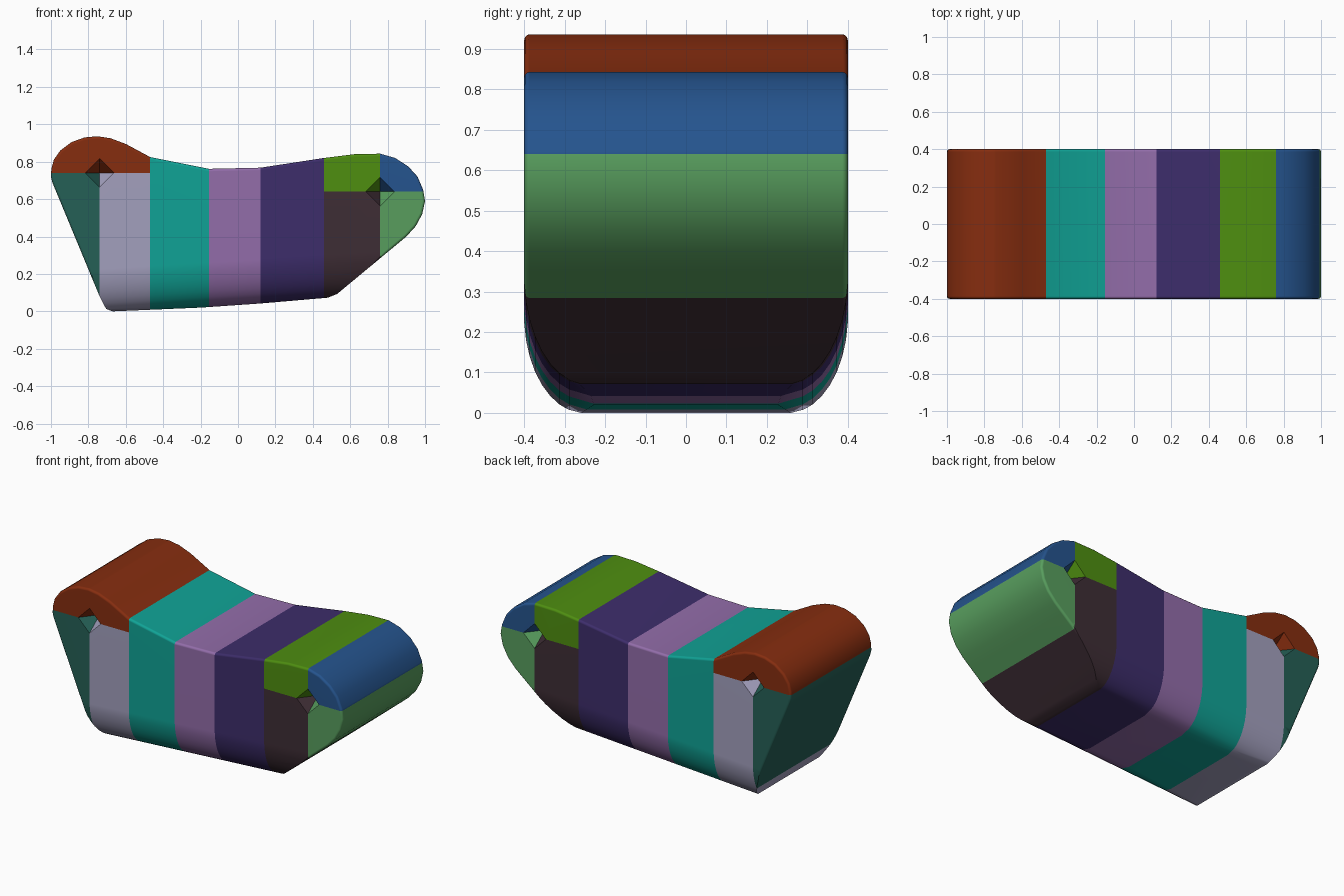
import bpy, bmesh, math

cube = bpy.data.objects.get("Cube")
if cube:
    bpy.data.objects.remove(cube, do_unlink=True)

HALF = 0.4


def slice_faces(bm, faces, point, normal, trim=False):
    """Cut faces along a plane; trim drops the outer side and closes the gap."""
    geom = set(faces)
    for f in faces:
        geom.update(f.edges)
        geom.update(f.verts)
    cut = bmesh.ops.bisect_plane(bm, geom=list(geom), dist=1e-5, plane_co=point,
                                 plane_no=normal, clear_outer=trim)
    if trim:
        rim = [e for e in cut["geom_cut"]
               if isinstance(e, bmesh.types.BMEdge) and e.is_boundary]
        bmesh.ops.edgeloop_fill(bm, edges=rim)


# Side profile extruded across the width
PROFILE = [(-1, .72), (-.998, .76), (-.985, .81), (-.95, .86), (-.89, .905),
           (-.82, .93), (-.75, .936), (-.68, .925), (-.6, .895), (-.47, .825),
           (-.155, .762), (.12, .768), (.46, .82), (.62, .84), (.76, .843),
           (.84, .82), (.91, .775), (.96, .72), (.99, .65), (1, .59),
           (.985, .52), (.95, .455), (.9, .4), (.84, .35), (.53, .093),
           (.48, .073), (.12, .042), (-.2, .02), (-.67, 0), (-.705, .013),
           (-.74, .08), (-.993, .69)]
bm = bmesh.new()
front, back = [[bm.verts.new((x, y, z)) for x, z in PROFILE] for y in (-HALF, HALF)]
for i in range(len(PROFILE)):
    bm.faces.new((front[i - 1], front[i], back[i], back[i - 1]))
caps = [bm.faces.new(front), bm.faces.new(back)]
bm.normal_update()
bmesh.ops.recalc_face_normals(bm, faces=bm.faces[:])

# Softened rims
rims = list({e for f in caps for e in f.edges})
bmesh.ops.bevel(bm, geom=rims, offset=0.014, segments=3, profile=0.5, affect='EDGES')

# Rounded lower corners, trimmed facet by facet along the sloping underside
WIDE, TALL, SLOPE, HEEL = 0.15, 0.25, 0.062, -0.69
for side in (-1, 1):
    for step in range(1, 9):
        a = math.radians(10 * step)
        point = (HEEL, side * (HALF - WIDE + WIDE * math.cos(a)), TALL - TALL * math.sin(a))
        ny, nz = side * math.cos(a) / WIDE, -math.sin(a) / TALL
        slice_faces(bm, bm.faces[:], point, (-nz * SLOPE, ny, nz), trim=True)

# Colour borders: upright cuts everywhere, level cuts at the two ends
PITS = [(-0.74, 0.74), (0.76, 0.64)]
for x in (-0.74, -0.47, -0.155, 0.12, 0.46, 0.76):
    slice_faces(bm, bm.faces[:], (x, 0, 0), (1, 0, 0))
for (px, pz), limit in zip(PITS, (-0.47, 0.46)):
    end = [f for f in bm.faces if (f.calc_center_bounds().x - limit) * px > 0]
    slice_faces(bm, end, (0, 0, pz), (0, 0, 1))

# Four-sided pits: a diamond around each border crossing, its centre pushed in
RADIUS, DEPTH = 0.077, 0.1
for px, pz in PITS:
    for side in (-1, 1):
        centre = min(bm.verts, key=lambda v: (v.co.x - px) ** 2 + (v.co.z - pz) ** 2
                     + (v.co.y - side * HALF) ** 2)
        for sx in (-1, 1):
            for sz in (-1, 1):
                quadrant = [f for f in centre.link_faces
                            if (f.calc_center_bounds().x - px) * sx > 0
                            and (f.calc_center_bounds().z - pz) * sz > 0]
                slice_faces(bm, quadrant, (px + sx * RADIUS, 0, pz), (sx, 0, sz))
        centre.co.y -= side * DEPTH


# Colour bands: upright slices, with the two ends also split by height
def band(c):
    if c.x < -0.47:
        if c.z > PITS[0][1]:
            return "rust"
        return "deep_teal" if c.x < PITS[0][0] else "lavender_grey"
    if c.x > 0.46:
        if c.z > PITS[1][1]:
            return "leaf_green" if c.x < PITS[1][0] else "blue"
        return "plum" if c.x < PITS[1][0] else "soft_green"
    return "teal" if c.x < -0.155 else "violet" if c.x < 0.12 else "indigo"


COLOURS = {
    "rust": (134, 45, 15), "deep_teal": (37, 96, 86), "lavender_grey": (163, 160, 190),
    "teal": (16, 163, 150), "violet": (147, 109, 170), "indigo": (61, 45, 107),
    "leaf_green": (78, 142, 16), "blue": (37, 84, 142), "soft_green": (88, 158, 94),
    "plum": (62, 45, 53)}
slots = list(COLOURS)
for f in bm.faces:
    f.material_index = slots.index(band(f.calc_center_bounds()))

# Finished body
bm.normal_update()
bmesh.ops.recalc_face_normals(bm, faces=bm.faces[:])
mesh = bpy.data.meshes.new("segmented_body")
for name, rgb in COLOURS.items():
    colour = [((c / 255 + 0.055) / 1.055) ** 2.4 for c in rgb] + [1]
    mat = bpy.data.materials.new(name)
    mat.use_nodes = True
    mat.diffuse_color = colour
    bsdf = next(n for n in mat.node_tree.nodes if n.type == 'BSDF_PRINCIPLED')
    bsdf.inputs["Base Color"].default_value = colour
    mesh.materials.append(mat)
bm.to_mesh(mesh)
bm.free()
body = bpy.data.objects.new("segmented_body", mesh)
bpy.context.collection.objects.link(body)

# Smooth curves, crisp pits, level sides
bpy.ops.object.select_all(action='DESELECT')
body.select_set(True)
bpy.context.view_layer.objects.active = body
bpy.ops.object.shade_smooth_by_angle(angle=math.radians(35))
weighted = body.modifiers.new("level_sides", 'WEIGHTED_NORMAL')
weighted.keep_sharp = True
